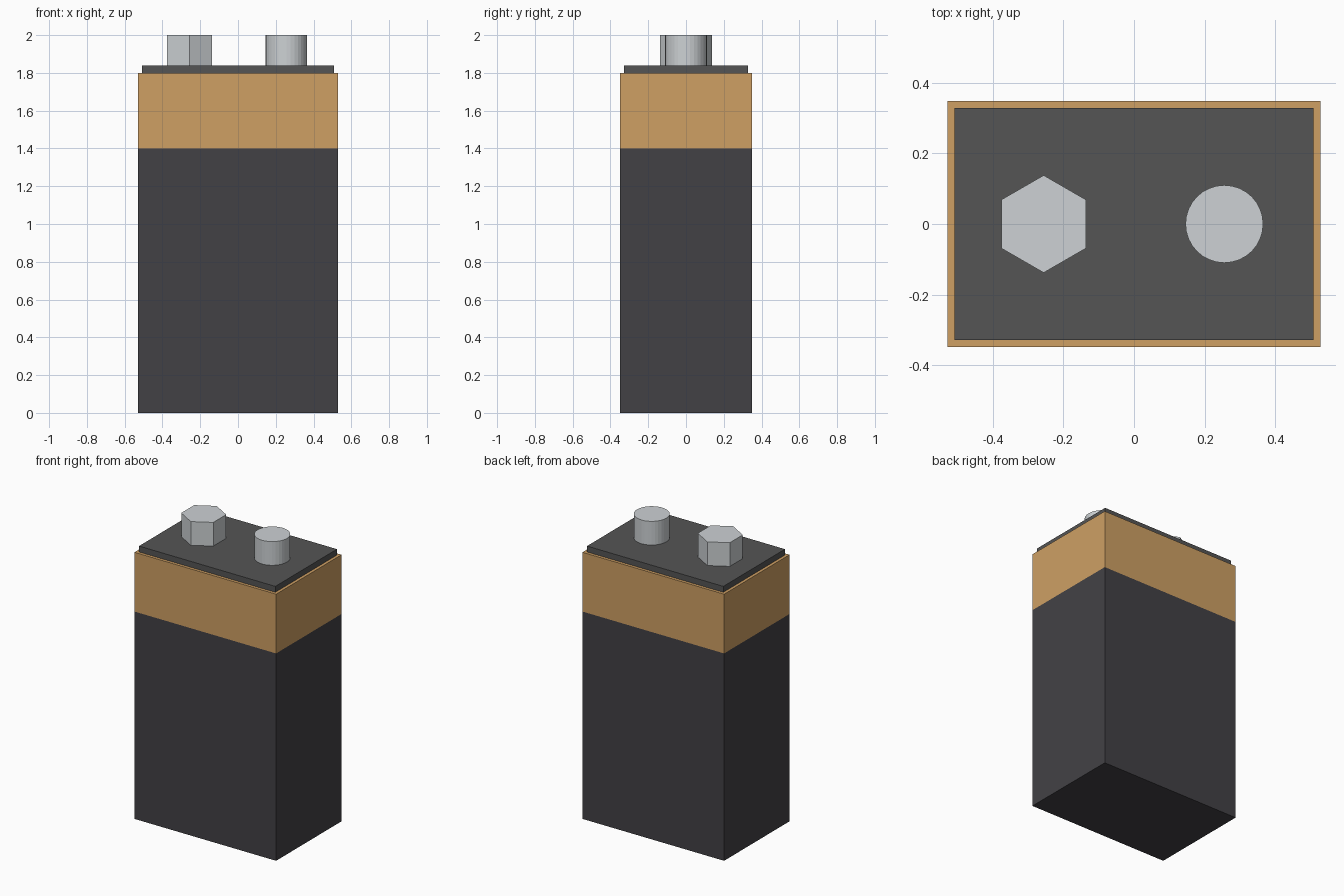
import bpy

if "Cube" in bpy.data.objects:
    bpy.data.objects.remove(bpy.data.objects["Cube"])


def material(name, rgb):
    m = bpy.data.materials.new(name)
    m.diffuse_color = (*rgb, 1)
    m.use_nodes = True
    m.node_tree.nodes["Principled BSDF"].inputs["Base Color"].default_value = m.diffuse_color
    return m


def box(name, width, depth, z0, z1, mat):
    bpy.ops.mesh.primitive_cube_add(size=1, location=(0, 0, (z0 + z1) / 2))
    ob = bpy.context.object
    ob.name = name
    ob.scale = (width, depth, z1 - z0)
    bpy.ops.object.transform_apply(location=False, rotation=False, scale=True)
    ob.data.materials.append(mat)


def post(name, x, radius, sides, z0, z1, mat):
    bpy.ops.mesh.primitive_cylinder_add(vertices=sides, radius=radius,
                                        depth=z1 - z0, location=(x, 0, (z0 + z1) / 2))
    ob = bpy.context.object
    ob.name = name
    ob.data.materials.append(mat)


black = material("black_casing", (0.055, 0.053, 0.06))
copper = material("copper", (0.62, 0.35, 0.127))
grey = material("dark_plate", (0.09, 0.09, 0.09))
metal = material("terminal_metal", (0.61, 0.64, 0.66))

# Casing: dark lower part and copper band
box("lower_casing", 1.058, 0.698, 0, 1.4, black)
box("copper_band", 1.058, 0.698, 1.4, 1.8, copper)

# Inset top plate
box("top_plate", 1.018, 0.658, 1.8, 1.84, grey)

# Terminals: hexagonal and round
post("hex_terminal", -0.256, 0.138, 6, 1.84, 2.0, metal)
post("round_terminal", 0.256, 0.11, 32, 1.84, 2.0, metal)
